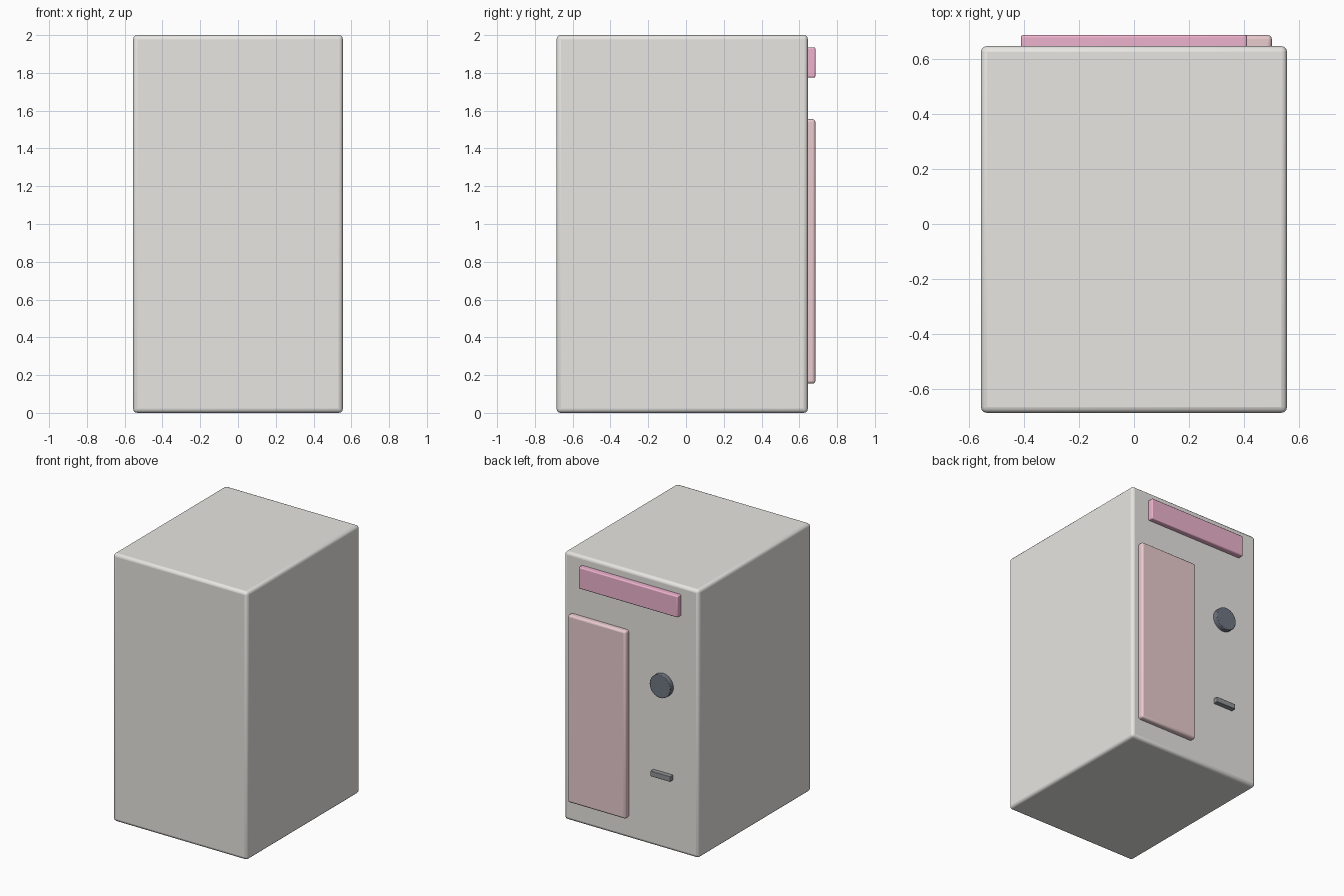
import bpy, math

if "Cube" in bpy.data.objects:
    bpy.data.objects.remove(bpy.data.objects["Cube"])


def paint(obj, name, rgb):
    mat = bpy.data.materials.new(name)
    mat.diffuse_color = (*rgb, 1)
    mat.use_nodes = True
    mat.node_tree.nodes["Principled BSDF"].inputs["Base Color"].default_value = mat.diffuse_color
    obj.data.materials.append(mat)


def finish(obj, bevel, segments=3):
    mod = obj.modifiers.new("rounded_edges", 'BEVEL')
    mod.width = bevel
    mod.segments = segments
    mod.limit_method = 'ANGLE'
    mod.angle_limit = math.radians(40)
    bpy.ops.object.shade_smooth_by_angle(angle=math.radians(40))


def box(name, x, y, z, bevel, rgb):
    """Rounded box from (min, max) ranges on each axis."""
    ranges = (x, y, z)
    bpy.ops.mesh.primitive_cube_add(size=1, location=[(a + b) / 2 for a, b in ranges])
    obj = bpy.context.object
    obj.name = name
    obj.scale = [b - a for a, b in ranges]
    bpy.ops.object.transform_apply(location=False, rotation=False, scale=True)
    finish(obj, bevel)
    paint(obj, name + "_paint", rgb)
    return obj


BACK = 0.645     # panel side of the cabinet
FACE = 0.685     # outer face of the fittings

# Cabinet
box("cabinet", (-0.555, 0.555), (-0.685, BACK), (0, 2), 0.022, (0.80, 0.79, 0.76))

# Header strip and tall display panel
box("header_strip", (-0.41, 0.41), (BACK - 0.02, FACE), (1.775, 1.935), 0.008, (0.85, 0.45, 0.62))
box("display_panel", (0.02, 0.50), (BACK - 0.02, FACE), (0.155, 1.555), 0.015, (0.82, 0.60, 0.62))

# Slot plate
box("slot_plate", (-0.345, -0.18), (BACK - 0.02, FACE - 0.005), (0.53, 0.57), 0.004, (0.28, 0.29, 0.30))

# Round dial
bpy.ops.mesh.primitive_cylinder_add(vertices=32, radius=0.086, depth=0.055,
                                    location=(-0.262, FACE - 0.03, 1.222),
                                    rotation=(math.pi / 2, 0, 0))
dial = bpy.context.object
dial.name = "dial"
finish(dial, 0.004, 2)
paint(dial, "dial_paint", (0.16, 0.18, 0.22))
